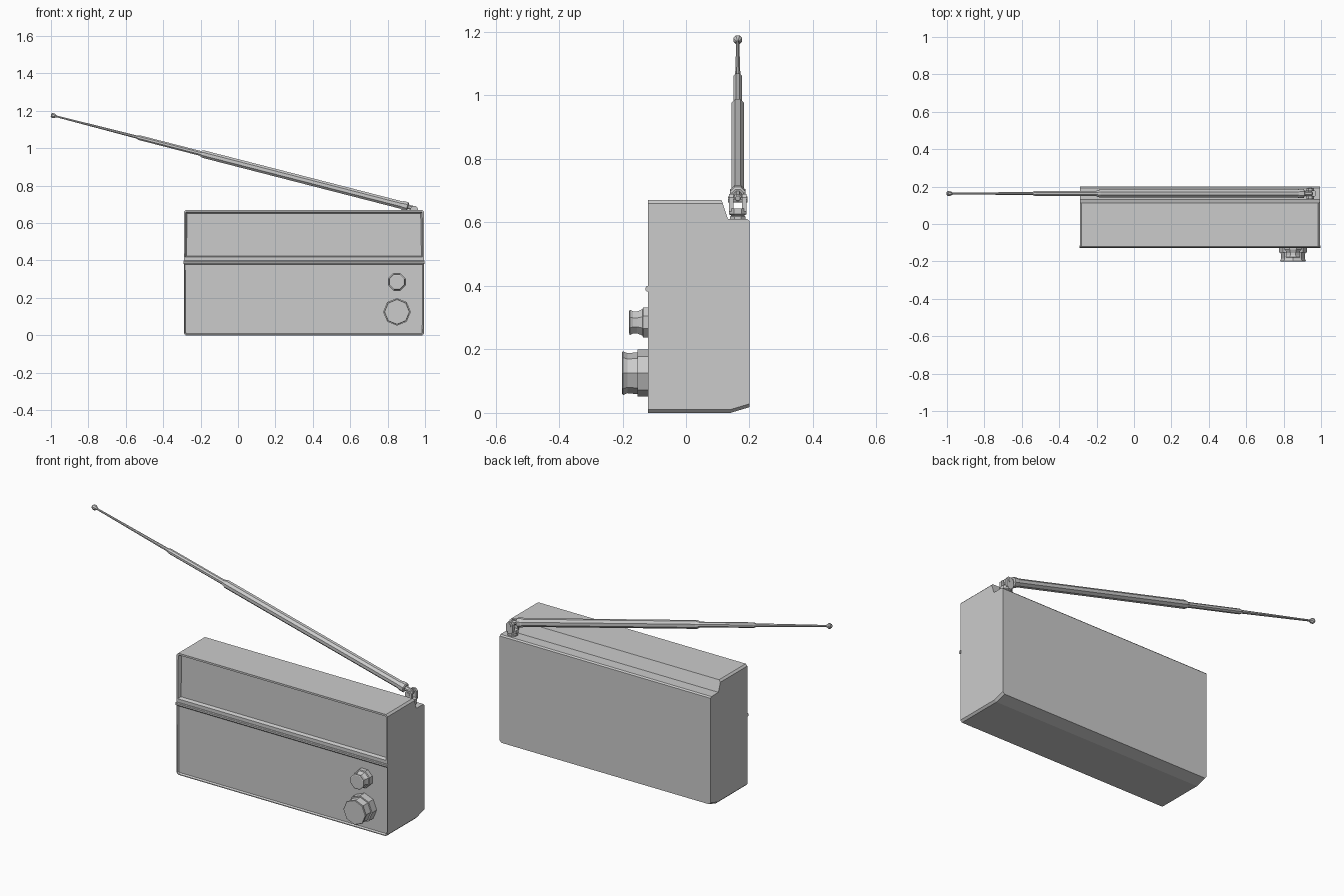
import bpy, bmesh
from math import pi, cos, sin
from mathutils import Vector

if "Cube" in bpy.data.objects:
    bpy.data.objects.remove(bpy.data.objects["Cube"])


def finish(bm, name):
    bmesh.ops.recalc_face_normals(bm, faces=bm.faces)
    me = bpy.data.meshes.new(name)
    bm.to_mesh(me)
    bm.free()
    ob = bpy.data.objects.new(name, me)
    bpy.context.collection.objects.link(ob)
    return ob


def lathe(name, origin, direction, profile, sides=8, phase=0.0):
    """Faceted turned part: profile is (distance, radius) along direction."""
    rot = Vector(direction).to_track_quat('Z', 'Y')
    bm = bmesh.new()
    rings = []
    for d, r in profile:
        rings.append([bm.verts.new(Vector(origin) + rot @ Vector((
            r * cos(phase + 2 * pi * i / sides),
            r * sin(phase + 2 * pi * i / sides), d))) for i in range(sides)])
    for a, b in zip(rings, rings[1:]):
        for i in range(sides):
            j = (i + 1) % sides
            bm.faces.new((a[i], a[j], b[j], b[i]))
    bm.faces.new(rings[0])
    bm.faces.new(rings[-1])
    return finish(bm, name)


def extrude_profile(bm, pts, vec):
    """Closed polygon pulled along vec."""
    a = [bm.verts.new(p) for p in pts]
    b = [bm.verts.new(Vector(p) + Vector(vec)) for p in pts]
    bm.faces.new(a)
    bm.faces.new(b)
    for i in range(len(a)):
        j = (i + 1) % len(a)
        bm.faces.new((a[i], a[j], b[j], b[i]))
    bmesh.ops.recalc_face_normals(bm, faces=bm.faces)


# Case: side profile with antenna ledge, pulled across the width
X0, X1, FRONT = -0.29, 0.995, -0.12
side = [(FRONT, 0), (0.14, 0), (0.2, 0.018), (0.2, 0.604), (0.193, 0.611),
        (0.132, 0.611), (0.112, 0.67), (FRONT, 0.67)]
bm = bmesh.new()
extrude_profile(bm, [(X0, y, z) for y, z in side], (X1 - X0, 0, 0))
corner = [e for e in bm.edges
          if abs(e.verts[0].co.x - e.verts[1].co.x) < 1e-5
          and (all(v.co.z < 0.03 for v in e.verts) or all(v.co.z > 0.66 for v in e.verts))]
bmesh.ops.bevel(bm, geom=corner, offset=0.01, segments=1, affect='EDGES')
for z in (0.385, 0.41):
    bmesh.ops.bisect_plane(bm, geom=bm.verts[:] + bm.edges[:] + bm.faces[:],
                           plane_co=(0, 0, z), plane_no=(0, 0, 1))

# Recessed front panels
bm.normal_update()
for lo, hi, rim, slope, depth in ((0.41, 1, 0.011, 0.009, 0.018),
                                  (0, 0.385, 0.005, 0.006, 0.008)):
    face = [f for f in bm.faces if f.normal.y < -0.99
            and lo < f.calc_center_median().z < hi]
    bmesh.ops.inset_individual(bm, faces=face, thickness=rim)
    bmesh.ops.inset_individual(bm, faces=face, thickness=slope, depth=-depth)
finish(bm, "radio_case")

# Raised trim strip between the panels
bm = bmesh.new()
strip = [(FRONT + 0.005, 0.382), (-0.124, 0.382), (-0.127, 0.386),
         (-0.127, 0.395), (-0.124, 0.399), (FRONT + 0.005, 0.399)]
extrude_profile(bm, [(X0 - 0.002, y, z) for y, z in strip], (X1 - X0 + 0.004, 0, 0))
finish(bm, "trim_strip")

# Knobs
lathe("tuning_knob", (0.85, -0.105, 0.125), (0, -1, 0),
      [(0, 0.074), (0.047, 0.074), (0.047, 0.066), (0.08, 0.063),
       (0.093, 0.069), (0.096, 0.066), (0.096, 0.062)])
lathe("volume_knob", (0.85, -0.105, 0.285), (0, -1, 0),
      [(0, 0.051), (0.03, 0.051), (0.032, 0.045), (0.05, 0.037),
       (0.062, 0.038), (0.072, 0.043), (0.074, 0.038)], phase=pi / 8)

# Antenna hinge: swivel, fork, pin and tongue
AY = 0.163
lathe("antenna_swivel", (0.942, AY, 0.6), (0, 0, 1),
      [(0, 0.027), (0.018, 0.027), (0.022, 0.022), (0.026, 0.03), (0.044, 0.03)],
      phase=pi / 8)
bm = bmesh.new()
for y in (AY - 0.028, AY + 0.013):
    extrude_profile(bm, [(0.922, y, 0.635), (0.962, y, 0.635), (0.962, y, 0.678),
                         (0.952, y, 0.69), (0.932, y, 0.69), (0.922, y, 0.678)],
                    (0, 0.015, 0))
finish(bm, "antenna_fork")
lathe("hinge_pin", (0.942, AY - 0.031, 0.672), (0, 1, 0), [(0, 0.01), (0.062, 0.01)])

# Telescopic antenna
foot, tip = Vector((0.91, AY, 0.687)), Vector((-1.0, AY, 1.178))
axis = tip - foot
lathe("antenna_tongue", foot - axis.normalized() * 0.046, axis,
      [(0, 0.008), (0.006, 0.013), (0.05, 0.013)], phase=pi / 8)
lathe("antenna_rod", foot, axis,
      [(0, 0.019), (0.005, 0.026), (0.03, 0.026), (0.036, 0.022), (1.13, 0.022),
       (1.15, 0.014), (1.485, 0.014), (1.5, 0.009), (1.94, 0.005),
       (1.955, 0.014), (1.966, 0.014), (1.972, 0.009)], phase=pi / 8)
